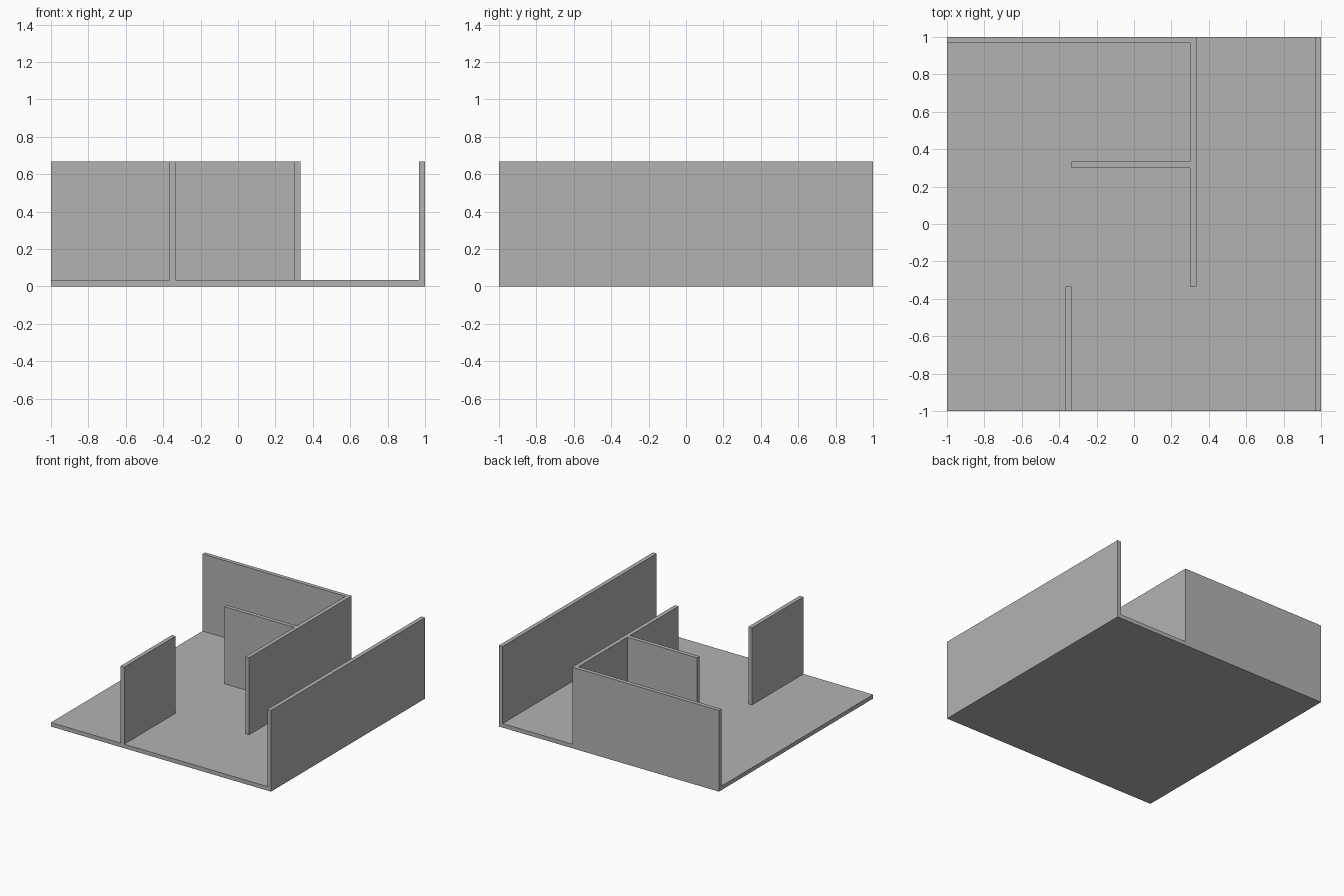
import bpy
import bmesh

cube = bpy.data.objects.get("Cube")
if cube:
    bpy.data.objects.remove(cube, do_unlink=True)

T = 1 / 30      # thickness of floor and walls
H = 2 / 3       # overall height
S = 1 / 3       # layout grid step

GREY = (0.45, 0.45, 0.45, 1)
grey = bpy.data.materials.new("plain_grey")
grey.use_nodes = True
grey.diffuse_color = GREY
grey.node_tree.nodes["Principled BSDF"].inputs["Base Color"].default_value = GREY


def prism(name, outline, z0, z1):
    """Extrude a flat xy outline from z0 up to z1."""
    bm = bmesh.new()
    face = bm.faces.new([bm.verts.new((x, y, z0)) for x, y in outline])
    grown = bmesh.ops.extrude_face_region(bm, geom=[face])["geom"]
    top = [v for v in grown if isinstance(v, bmesh.types.BMVert)]
    bmesh.ops.translate(bm, verts=top, vec=(0, 0, z1 - z0))
    bmesh.ops.recalc_face_normals(bm, faces=bm.faces[:])
    mesh = bpy.data.meshes.new(name)
    bm.to_mesh(mesh)
    bm.free()
    mesh.materials.append(grey)
    obj = bpy.data.objects.new(name, mesh)
    bpy.context.collection.objects.link(obj)
    return obj


def box(x0, x1, y0, y1):
    return [(x0, y0), (x1, y0), (x1, y1), (x0, y1)]


# Floor slab, with the full-length outer wall beside it
prism("floor", box(-1, 1 - T, -1, 1), 0, T)
prism("left_outer_wall", box(1 - T, 1, -1, 1), 0, H)

# Back wall, long inner wall and short side branch as one joined outline
prism("back_and_inner_walls", [
    (-1, 1), (-1, 1 - T), (S - T, 1 - T), (S - T, S),
    (-S, S), (-S, S - T), (S - T, S - T), (S - T, -S),
    (S, -S), (S, 1)], T, H)

# Free-standing partition at the front edge
prism("front_partition", box(-S - T, -S, -1, -S), T, H)
